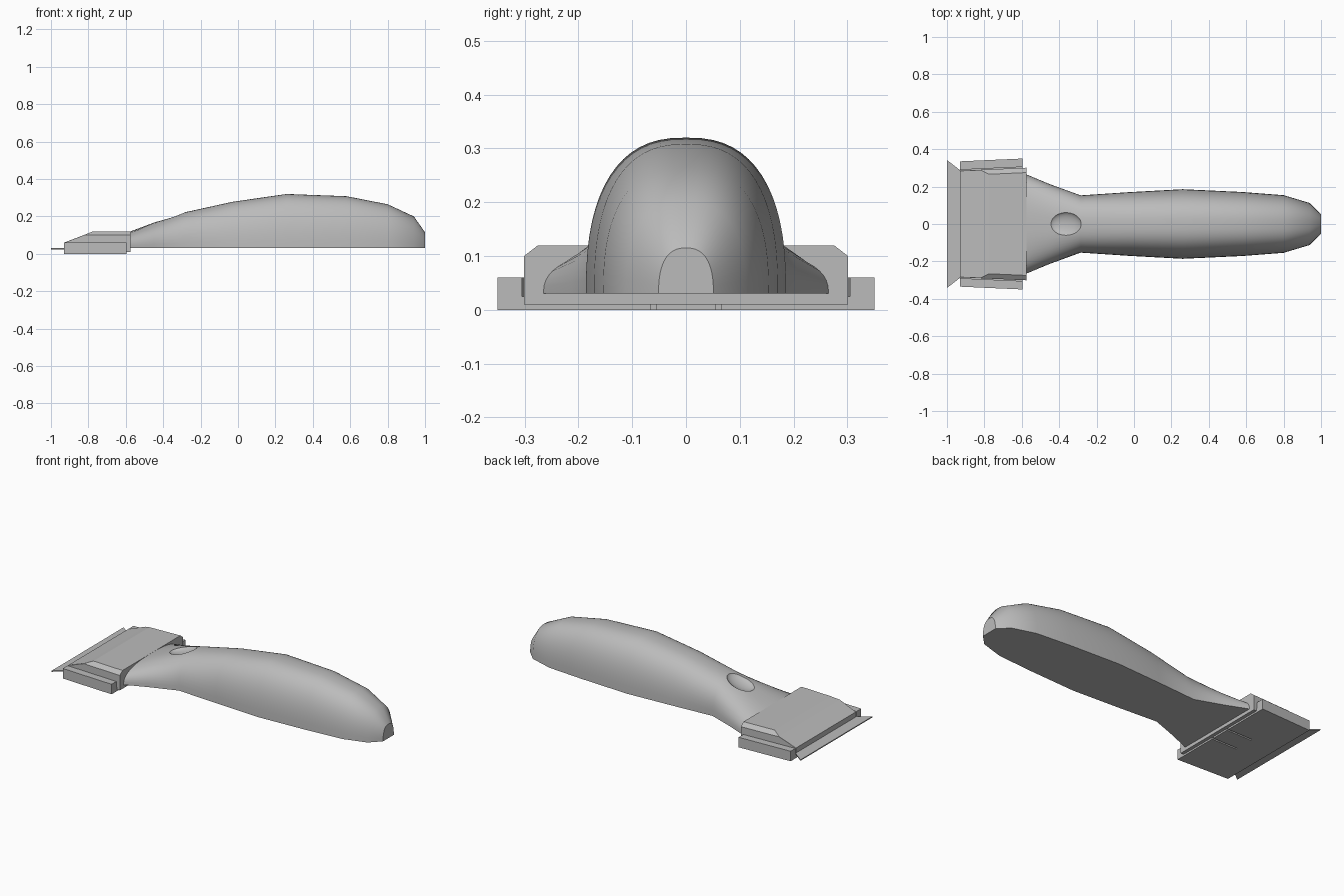
import bpy, bmesh, math
from mathutils import Matrix

if "Cube" in bpy.data.objects:
    bpy.data.objects.remove(bpy.data.objects["Cube"])

GREY = (0.5, 0.5, 0.5, 1)
grey = bpy.data.materials.new("plain grey")
grey.use_nodes = True
grey.diffuse_color = GREY
grey.node_tree.nodes["Principled BSDF"].inputs["Base Color"].default_value = GREY


def finish(name, bm):
    bmesh.ops.remove_doubles(bm, verts=bm.verts[:], dist=0.0005)
    bmesh.ops.recalc_face_normals(bm, faces=bm.faces[:])
    mesh = bpy.data.meshes.new(name)
    bm.to_mesh(mesh)
    bm.free()
    mesh.materials.append(grey)
    obj = bpy.data.objects.new(name, mesh)
    bpy.context.collection.objects.link(obj)
    return obj


def loft(name, sections):
    """Skin closed rings of equal length and cap both ends."""
    bm = bmesh.new()
    rings = [[bm.verts.new(p) for p in ring] for ring in sections]
    n = len(rings[0])
    for a, b in zip(rings, rings[1:]):
        for i in range(n):
            j = (i + 1) % n
            bm.faces.new((a[i], a[j], b[j], b[i]))
    bm.faces.new(rings[0])
    bm.faces.new(rings[-1][::-1])
    return finish(name, bm)


def cut(obj, cutter):
    cutter.hide_render = True
    mod = obj.modifiers.new("cut", "BOOLEAN")
    mod.operation = "DIFFERENCE"
    mod.solver = "EXACT"
    mod.object = cutter
    bpy.context.view_layer.objects.active = obj
    bpy.ops.object.modifier_apply(modifier=mod.name)
    bpy.data.objects.remove(cutter)


# Handle: flat-bottomed arches along the length
def arch(x, half, top, base=0.03, power=2.5, steps=32):
    ring = []
    for i in range(steps + 1):
        a = math.pi * i / steps
        c, s = math.cos(a), max(math.sin(a), 0)
        y = math.copysign(abs(c) ** (2 / power), c) * half
        ring.append((x, y, base + (top - base) * s ** (2 / power)))
    return ring


stations = [(-0.58, 0.267, 0.118), (-0.45, 0.213, 0.167), (-0.285, 0.153, 0.222),
            (-0.03, 0.17, 0.278), (0.26, 0.186, 0.32), (0.58, 0.171, 0.308),
            (0.8, 0.154, 0.265), (0.94, 0.112, 0.2), (1.0, 0.051, 0.115)]
handle = loft("handle", [arch(*s) for s in stations])

# Thumb dimple on top of the handle
bm = bmesh.new()
bmesh.ops.create_uvsphere(bm, u_segments=32, v_segments=16, radius=1)
bm.transform(Matrix.Translation((-0.365, 0, 0.203))
             @ Matrix.Rotation(-0.33, 4, "Y")
             @ Matrix.Diagonal((0.088, 0.066, 0.03, 1)))
cut(handle, finish("dimple_cutter", bm))
bpy.ops.object.select_all(action="DESELECT")
handle.select_set(True)
bpy.context.view_layer.objects.active = handle
bpy.ops.object.shade_smooth_by_angle(angle=math.radians(35))


# Blade cover: ramped front, chamfered sides
def cover_half(x):
    return 0.285 + (x + 0.93) * 0.045


def cover_ring(x, top, chamfer):
    w = cover_half(x)
    right = [(x, w, 0.01), (x, w, top - chamfer), (x, w - 1.3 * chamfer, top)]
    return right + [(x, -y, z) for x, y, z in reversed(right)]


loft("blade_cover", [cover_ring(*s) for s in
                     [(-0.93, 0.06, 0.001), (-0.82, 0.102, 0.001),
                      (-0.775, 0.12, 0.02), (-0.575, 0.12, 0.02)]])


# Base plate with a flexible tongue between two slits
def slab(name, corners, z0, z1):
    return loft(name, [[(x, y, z) for x, y in corners] for z in (z0, z1)])


FRONT, BACK = -0.93, -0.595
base = slab("base_plate", [(FRONT, -0.335), (BACK, -0.35), (BACK, 0.35), (FRONT, 0.335)], 0, 0.025)
for side in (-1, 1):
    y0, y1 = side * 0.056, side * 0.066
    cut(base, slab("slit_cutter", [(-0.76, y0), (-0.5, y0), (-0.5, y1), (-0.76, y1)], -0.1, 0.1))

# Side rails, separated from the cover by a narrow groove
for side, label in ((1, "left"), (-1, "right")):
    corners = [(FRONT, cover_half(FRONT) + 0.005), (BACK, cover_half(BACK) + 0.005),
               (BACK, 0.35), (FRONT, 0.335)]
    slab(label + "_rail", [(x, y * side) for x, y in corners], 0.01, 0.06)

# Trapezoid blade
slab("blade", [(-1, -0.342), (-0.92, -0.28), (-0.92, 0.28), (-1, 0.342)], 0.024, 0.03)
